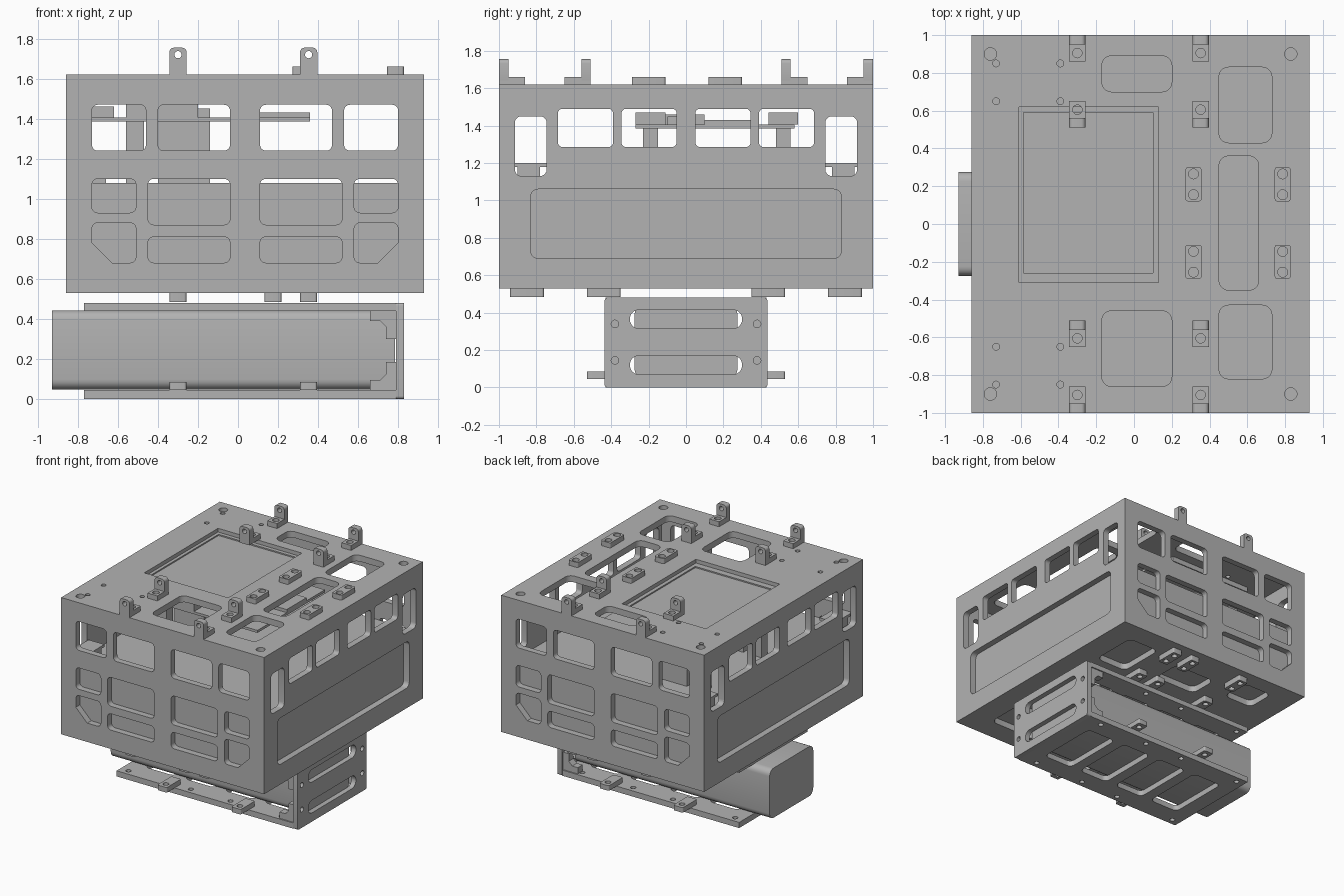
import bpy, bmesh, math
from mathutils import Matrix

cube = bpy.data.objects.get("Cube")
if cube:
    bpy.data.objects.remove(cube, do_unlink=True)

grey = bpy.data.materials.new("machined grey")
grey.use_nodes = True
grey.diffuse_color = (0.45, 0.45, 0.45, 1)
grey.node_tree.nodes["Principled BSDF"].inputs["Base Color"].default_value = (0.45, 0.45, 0.45, 1)

# Rotations that take a flat profile to a plane facing the named axis
AXES = {
    "z": Matrix.Identity(4),
    "y": Matrix(((1, 0, 0, 0), (0, 0, -1, 0), (0, 1, 0, 0), (0, 0, 0, 1))),
    "x": Matrix(((0, 0, 1, 0), (1, 0, 0, 0), (0, 1, 0, 0), (0, 0, 0, 1))),
}
parts = []


def rect(u0, u1, v0, v1, r=0.0, cut=None):
    """Rounded rectangle; cut = index of a corner given a straight chamfer."""
    pts = []
    for i, (u, v, su, sv) in enumerate(((u0, v0, 1, 1), (u1, v0, -1, 1),
                                        (u1, v1, -1, -1), (u0, v1, 1, -1))):
        rad, n = (0.1, 1) if i == cut else (r, 5)
        if rad == 0:
            pts.append((u, v))
            continue
        for k in range(n + 1):
            a = math.pi + math.pi / 2 * (i + k / n)
            pts.append((u + su * rad + rad * math.cos(a), v + sv * rad + rad * math.sin(a)))
    return pts


def circle(u, v, r):
    return [(u + r * math.cos(a * math.tau / 20), v + r * math.sin(a * math.tau / 20)) for a in range(20)]


def plate(name, axis, w0, w1, outline, holes=()):
    """Extruded profile with holes, spanning w0..w1 along the axis."""
    curve = bpy.data.curves.new(name, "CURVE")
    curve.dimensions = "2D"
    curve.fill_mode = "BOTH"
    curve.extrude = abs(w1 - w0) / 2
    for loop in (outline, *holes):
        s = curve.splines.new("POLY")
        s.points.add(len(loop) - 1)
        for p, (u, v) in zip(s.points, loop):
            p.co = (u, v, 0, 1)
        s.use_cyclic_u = True
    tmp = bpy.data.objects.new(name, curve)
    bpy.context.collection.objects.link(tmp)
    deps = bpy.context.evaluated_depsgraph_get()
    mesh = bpy.data.meshes.new_from_object(tmp.evaluated_get(deps))
    bpy.data.objects.remove(tmp, do_unlink=True)
    offset = {"x": ((w0 + w1) / 2, 0, 0), "y": (0, (w0 + w1) / 2, 0), "z": (0, 0, (w0 + w1) / 2)}[axis]
    mesh.transform(Matrix.Translation(offset) @ AXES[axis])
    bm = bmesh.new()
    bm.from_mesh(mesh)
    bmesh.ops.remove_doubles(bm, verts=bm.verts, dist=1e-5)
    bmesh.ops.recalc_face_normals(bm, faces=bm.faces)
    bm.to_mesh(mesh)
    bm.free()
    mesh.materials.clear()
    mesh.materials.append(grey)
    ob = bpy.data.objects.new(name, mesh)
    bpy.context.collection.objects.link(ob)
    parts.append(ob)
    return ob


def block(name, x0, x1, y0, y1, z0, z1):
    return plate(name, "z", z0, z1, rect(x0, x1, y0, y1))


def span(a, b, s):
    return (a, b) if s > 0 else (-b, -a)


X0, X1, Z0, Z1, T = -0.86, 0.93, 0.53, 1.62, 0.05

# Front and back walls: upper windows, lower pockets
openings = [rect(a, b, 1.24, 1.47, 0.03) for a, b in
            ((-0.73, -0.46), (-0.4, -0.04), (0.11, 0.47), (0.53, 0.8))]
for a, b in ((-0.45, -0.04), (0.11, 0.52)):
    openings += [rect(a, b, 0.87, 1.1, 0.03), rect(a, b, 0.68, 0.81, 0.03)]
for a, b, corner in ((-0.73, -0.51, 0), (0.58, 0.8, 1)):
    openings += [rect(a, b, 0.93, 1.1, 0.03), rect(a, b, 0.68, 0.88, 0.03, corner)]
for name, y in (("front_wall", -1), ("back_wall", 1 - T)):
    plate(name, "y", y, y + T, rect(X0, X1, Z0 + T, Z1 - T), openings)

# Side walls: four wide windows, two tall ones, one long pocket
openings = [rect(-0.83, 0.83, 0.69, 1.06, 0.04)]
for s in (-1, 1):
    openings += [rect(*span(0.05, 0.345, s), 1.285, 1.49, 0.025),
                 rect(*span(0.39, 0.685, s), 1.285, 1.49, 0.025),
                 rect(*span(0.745, 0.915, s), 1.13, 1.45, 0.035)]
for name, x in (("right_wall", X0), ("left_wall", X1 - T)):
    plate(name, "x", x, x + T, rect(-1 + T, 1 - T, Z0 + T, Z1 - T), openings)

# Top plate with access openings, panel opening and drilled holes
openings = [rect(-0.17, 0.2, 0.7, 0.89, 0.05), rect(0.45, 0.73, 0.43, 0.83, 0.05),
            rect(0.45, 0.66, -0.35, 0.36, 0.05), rect(-0.17, 0.2, -0.86, -0.46, 0.05),
            rect(0.45, 0.73, -0.82, -0.43, 0.05), rect(-0.61, 0.13, -0.31, 0.62)]
for s in (-1, 1):
    openings += [circle(x, s * 0.9, 0.033) for x in (-0.76, 0.83)]
    openings += [circle(x, s * y, 0.018) for x in (-0.73, -0.39) for y in (0.65, 0.85)]
plate("top_plate", "z", Z1 - T, Z1, rect(X0, X1, -1, 1), openings)
block("screen_panel", -0.61, 0.13, -0.31, 0.62, 1.53, 1.58)
plate("screen_frame", "z", 1.575, 1.59, rect(-0.61, 0.13, -0.31, 0.62), [rect(-0.585, 0.1, -0.26, 0.59)])

# Bottom plate with pockets
openings = [rect(0.45, 0.66, -0.35, 0.36, 0.05)]
for s in (-1, 1):
    openings += [rect(0.45, 0.73, *span(0.43, 0.82, s), 0.05),
                 rect(-0.17, 0.2, *span(0.5, 0.74, s), 0.05),
                 rect(-0.64, -0.38, *span(0.62, 0.86, s), 0.05)]
plate("bottom_plate", "z", Z0, Z0 + T, rect(X0, X1, -1, 1), openings)

# Inner equipment seen behind the openings
block("inner_block", X0 + T, X1 - T, -1 + T, 1 - T, Z0 + T, 1.08)
block("circuit_board", -0.73, 0.36, -0.27, 0.58, 1.385, 1.405)
block("board_connector_row", -0.4, -0.14, -0.1, 0.0, 1.405, 1.45)
block("board_end_connector", -0.73, -0.62, -0.2, 0.1, 1.405, 1.46)
block("board_chip", 0.1, 0.36, 0.1, 0.35, 1.405, 1.43)
for s, y in ((-1, -0.19), (1, 0.52)):
    block("board_support", -0.4, -0.14, y - 0.04, y + 0.04, 1.08, 1.385)
    block("board_support_end", -0.56, -0.47, y - 0.04, y + 0.04, 1.08, 1.385)
    block("board_socket", -0.56, -0.2, y - 0.08, y + 0.08, 1.405, 1.47)
    block("corner_ledge", -0.8, -0.66, *span(0.74, 0.95, s), 1.18, 1.2)
    block("corner_ledge_support", -0.8, -0.66, *span(0.78, 0.9, s), 1.08, 1.18)

# Angle brackets and paired-hole pads on the top
for x in (-0.3, 0.353):
    for s in (-1, 1):
        for up, foot in (((0.95, 1.0), (0.86, 0.95)), ((0.51, 0.56), (0.56, 0.65))):
            plate("bracket_upright", "y", *span(*up, s),
                  rect(x - 0.043, x + 0.043, Z1, 1.755, 0.022), [circle(x, 1.72, 0.018)])
            block("bracket_root", x - 0.043, x + 0.043, *span(*up, s), Z1, 1.66)
            mid = s * sum(foot) / 2
            plate("bracket_foot", "z", Z1, 1.66, rect(x - 0.043, x + 0.043, *span(*foot, s)),
                  [circle(x, mid, 0.025)])
for x in (0.315, 0.787):
    for y in (0.21, -0.2):
        plate("top_pad", "z", Z1, 1.66, rect(x - 0.042, x + 0.042, y - 0.09, y + 0.09, 0.012),
              [circle(x, y + d, 0.026) for d in (-0.055, 0.055)])

# Mounting feet joining the box to the carrier
for x in (-0.3, 0.175, 0.353):
    for s in (-1, 1):
        for y in (0.44, 0.85):
            plate("mount_foot", "z", 0.485, Z0, rect(x - 0.042, x + 0.042, s * y - 0.09, s * y + 0.09, 0.012),
                  [circle(x, s * y + d, 0.022) for d in (-0.05, 0.05)])

# Lower carrier: two plates, slotted end plate, power pack
openings = [rect(x - 0.13, x + 0.13, -0.26, 0.26, 0.04) for x in (0.54, 0.19, -0.16, -0.51)]
openings += [circle(x, s * 0.38, 0.02) for x in (-0.7, -0.15, 0.2, 0.65) for s in (-1, 1)]
plate("carrier_bottom", "z", 0, 0.045, rect(-0.77, 0.79, -0.43, 0.43), openings)
plate("carrier_top", "z", 0.44, 0.48, rect(-0.77, 0.79, -0.43, 0.43), openings)
openings = [rect(-0.3, 0.3, z, z + 0.1, 0.048) for z in (0.07, 0.315)]
openings += [circle(s * 0.38, z, 0.02) for s in (-1, 1) for z in (0.145, 0.34)]
plate("carrier_end", "x", 0.79, 0.83, rect(-0.435, 0.435, 0, 0.48, 0.015), openings)
plate("power_pack", "x", -0.93, 0.785, rect(-0.275, 0.275, 0.047, 0.443, 0.05))

# Carrier corner gussets and side tabs
for s in (-1, 1):
    for sign, z in ((1, 0.045), (-1, 0.44)):
        shape = [(0.66, 0), (0.79, 0), (0.79, 0.14), (0.74, 0.14), (0.74, 0.08), (0.71, 0.05), (0.66, 0.05)]
        plate("corner_gusset", "y", *span(0.36, 0.42, s), [(x, z + sign * h) for x, h in shape])
    for x in (-0.3, 0.353):
        plate("side_tab", "z", 0.045, 0.085, rect(x - 0.042, x + 0.042, *span(0.35, 0.53, s), 0.012),
              [circle(x, s * 0.48, 0.022)])

# Smooth only the rounded corners
for ob in bpy.context.selected_objects:
    ob.select_set(False)
for ob in parts:
    ob.select_set(True)
bpy.context.view_layer.objects.active = parts[0]
bpy.ops.object.shade_smooth_by_angle(angle=math.radians(30))
